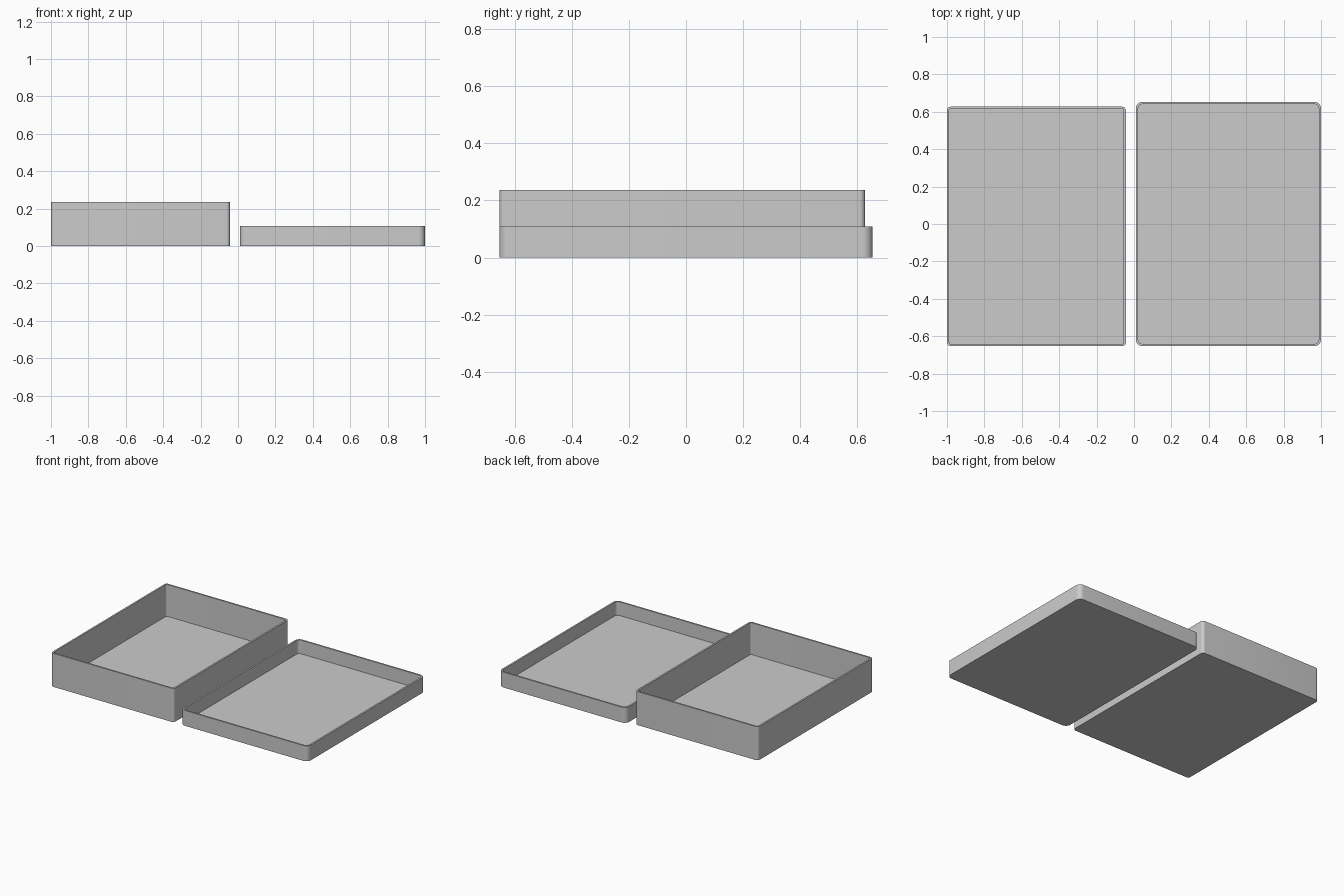
import bpy
import bmesh
import math

cube = bpy.data.objects.get("Cube")
if cube:
    bpy.data.objects.remove(cube, do_unlink=True)

grey = bpy.data.materials.new("plain_grey")
grey.use_nodes = True
colour = (0.6, 0.6, 0.6, 1)
grey.diffuse_color = colour
grey.node_tree.nodes["Principled BSDF"].inputs["Base Color"].default_value = colour


def rounded_outline(x0, x1, y0, y1, radius, steps=8):
    """Counter-clockwise rectangle with rounded corners."""
    corners = [(x1 - radius, y1 - radius), (x0 + radius, y1 - radius),
               (x0 + radius, y0 + radius), (x1 - radius, y0 + radius)]
    points = []
    for quarter, (cx, cy) in enumerate(corners):
        for i in range(steps + 1):
            a = math.pi / 2 * (quarter + i / steps)
            points.append((cx + radius * math.cos(a), cy + radius * math.sin(a)))
    return points


def open_tray(name, x0, x1, y0, y1, height, radius, wall, floor):
    """Hollow tray: outer wall, rim, inner wall and floor as stacked loops."""
    outer = rounded_outline(x0, x1, y0, y1, radius)
    inner = rounded_outline(x0 + wall, x1 - wall, y0 + wall, y1 - wall, radius - wall)
    bm = bmesh.new()
    loops = [[bm.verts.new((x, y, z)) for x, y in outline]
             for outline, z in ((outer, 0), (outer, height), (inner, height), (inner, floor))]
    count = len(outer)
    for low, high in zip(loops, loops[1:]):
        for i in range(count):
            j = (i + 1) % count
            bm.faces.new((low[i], low[j], high[j], high[i]))
    bm.faces.new(loops[0][::-1])
    bm.faces.new(loops[-1])
    mesh = bpy.data.meshes.new(name)
    bm.to_mesh(mesh)
    bm.free()
    mesh.materials.append(grey)
    obj = bpy.data.objects.new(name, mesh)
    bpy.context.collection.objects.link(obj)
    bpy.ops.object.select_all(action="DESELECT")
    obj.select_set(True)
    bpy.context.view_layer.objects.active = obj
    bpy.ops.object.shade_smooth_by_angle(angle=math.radians(30))


# Deep box on the right, shallow lid lying open side up on the left
open_tray("box_base", -1, -0.043, -0.653, 0.627, 0.236, 0.02, 0.012, 0.012)
open_tray("box_lid", 0.01, 1, -0.653, 0.653, 0.108, 0.035, 0.012, 0.012)
